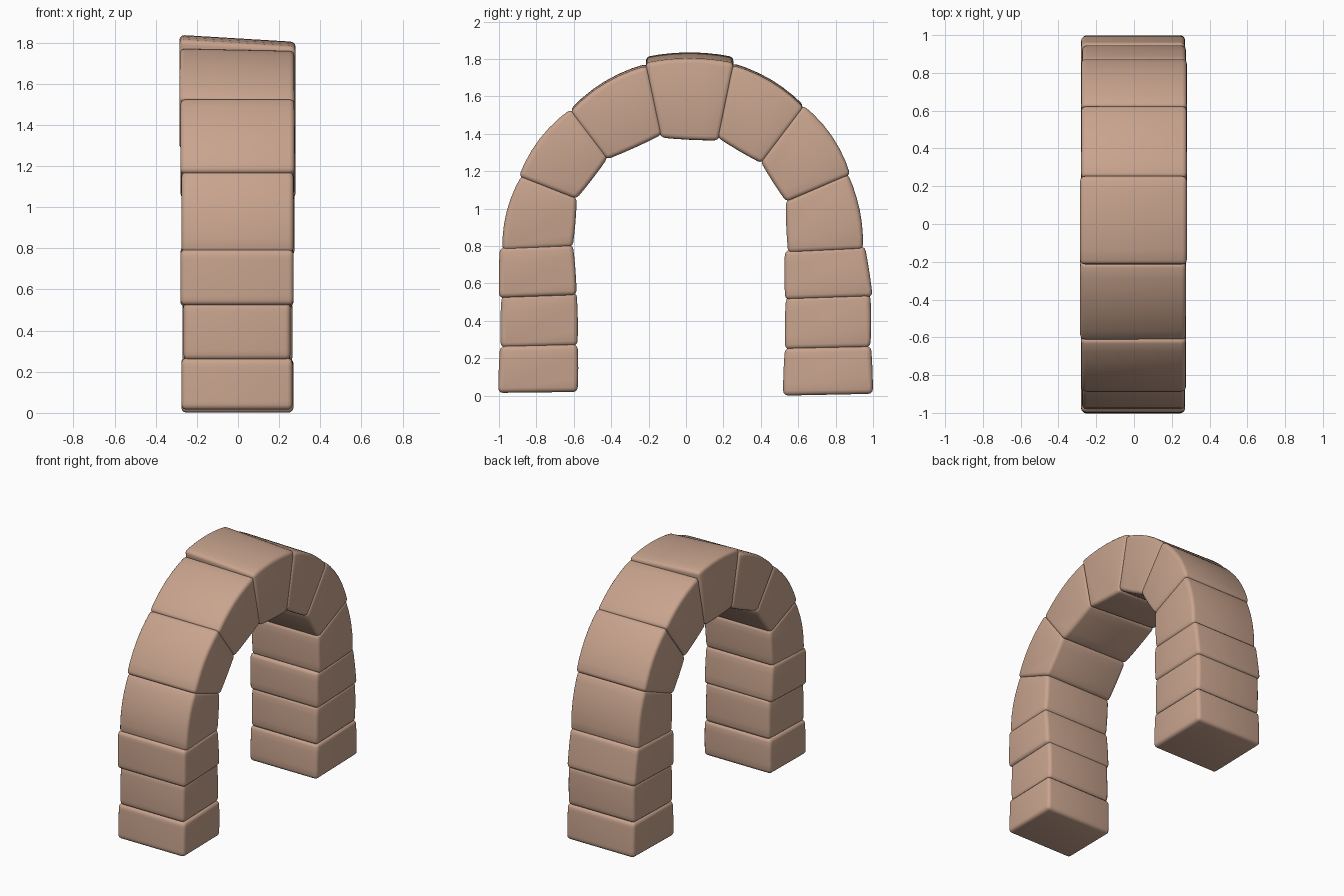
import bpy
import bmesh
import math
from mathutils import Vector

cube = bpy.data.objects.get("Cube")
if cube:
    bpy.data.objects.remove(cube, do_unlink=True)

# Single clay stone colour
clay = bpy.data.materials.new("warm_clay_stone")
clay.use_nodes = True
colour = (0.58, 0.37, 0.27, 1.0)
clay.diffuse_color = colour
shader = clay.node_tree.nodes["Principled BSDF"]
shader.inputs["Base Color"].default_value = colour
shader.inputs["Roughness"].default_value = 0.8

# Joint lines along the arch, front foot to back foot: outer y, z, inner y, z
joints = [
    (-1.0, 0.015, -0.58, 0.02),
    (-0.99, 0.265, -0.58, 0.275),
    (-0.985, 0.53, -0.585, 0.545),
    (-0.98, 0.785, -0.605, 0.8),
    (-0.88, 1.17, -0.585, 1.055),
    (-0.61, 1.52, -0.42, 1.27),
    (-0.21, 1.76, -0.13, 1.4),
    (0.25, 1.76, 0.17, 1.385),
    (0.62, 1.54, 0.4, 1.25),
    (0.865, 1.18, 0.535, 1.04),
    (0.945, 0.79, 0.545, 0.77),
    (0.985, 0.535, 0.545, 0.52),
    (0.985, 0.265, 0.54, 0.255),
    (0.995, 0.01, 0.53, 0.0),
]

# Each stone: name, outward lift, outer bulge, inner lift, x from, x to, tilt
stones = [
    ("front_foot_stone", 0.004, 0.002, 0, -0.275, 0.265, 0),
    ("front_leg_lower_stone", 0, 0.005, 0, -0.265, 0.255, 0),
    ("front_leg_upper_stone", 0.015, 0.003, 0, -0.28, 0.27, 0),
    ("front_spring_stone", 0, 0.03, 0, -0.275, 0.27, 0),
    ("front_haunch_stone", 0.012, 0.035, 0, -0.28, 0.275, 0),
    ("front_shoulder_stone", 0.008, 0.035, 0, -0.285, 0.275, 0.02),
    ("keystone", 0.035, 0.025, 0.005, -0.285, 0.28, 0.06),
    ("back_shoulder_stone", 0.01, 0.03, 0, -0.28, 0.28, 0.02),
    ("back_haunch_stone", 0.012, 0.035, 0, -0.28, 0.28, 0),
    ("back_spring_stone", 0, 0.025, 0, -0.275, 0.275, 0),
    ("back_leg_upper_stone", 0.012, 0.003, 0.015, -0.28, 0.27, 0),
    ("back_leg_lower_stone", 0, 0.005, 0.01, -0.27, 0.265, 0),
    ("back_foot_stone", 0.004, 0.003, 0.01, -0.275, 0.27, 0),
]


def edge_points(a, b, lift, bulge, steps):
    """Points from a to b, pushed sideways into a shallow arc."""
    along = (b - a).normalized()
    normal = Vector((-along.y, along.x))
    points = []
    for i in range(steps + 1):
        t = i / steps
        points.append(a.lerp(b, t) + normal * (lift + bulge * 4 * t * (1 - t)))
    return points


def make_stone(stone, start, end):
    name, lift, bulge, inner_lift, x0, x1, tilt = stone
    outer = edge_points(Vector(start[:2]), Vector(end[:2]), lift, bulge, 6)
    inner = edge_points(Vector(end[2:]), Vector(start[2:]), inner_lift, 0.004, 4)
    profile = outer + inner

    # Neighbouring stones overlap slightly inside the joint
    middle = sum(profile, Vector((0, 0))) / len(profile)
    travel = (Vector(end[:2]) + Vector(end[2:])
              - Vector(start[:2]) - Vector(start[2:])).normalized()
    span = max((p - middle).dot(travel) for p in profile)
    if "foot" not in name:
        profile = [p + travel * 0.008 * (p - middle).dot(travel) / span
                   for p in profile]

    # Extrude the side profile across the arch
    bm = bmesh.new()
    sides = [[bm.verts.new((x, p.x, p.y - tilt * x)) for p in profile]
             for x in (x0, x1)]
    bm.faces.new(sides[0])
    bm.faces.new(sides[1][::-1])
    count = len(profile)
    for i in range(count):
        j = (i + 1) % count
        bm.faces.new((sides[0][i], sides[1][i], sides[1][j], sides[0][j]))
    bmesh.ops.recalc_face_normals(bm, faces=bm.faces)

    # Worn, rounded edges
    limit = math.radians(35)
    hard = [e for e in bm.edges if e.calc_face_angle() > limit]
    bmesh.ops.bevel(bm, geom=hard, offset=0.025, offset_type='OFFSET',
                    segments=3, profile=0.5, affect='EDGES',
                    clamp_overlap=True)
    for face in bm.faces:
        face.smooth = True
    mesh = bpy.data.meshes.new(name)
    bm.to_mesh(mesh)
    bm.free()
    mesh.materials.append(clay)
    obj = bpy.data.objects.new(name, mesh)
    bpy.context.collection.objects.link(obj)


for stone, start, end in zip(stones, joints, joints[1:]):
    make_stone(stone, start, end)
